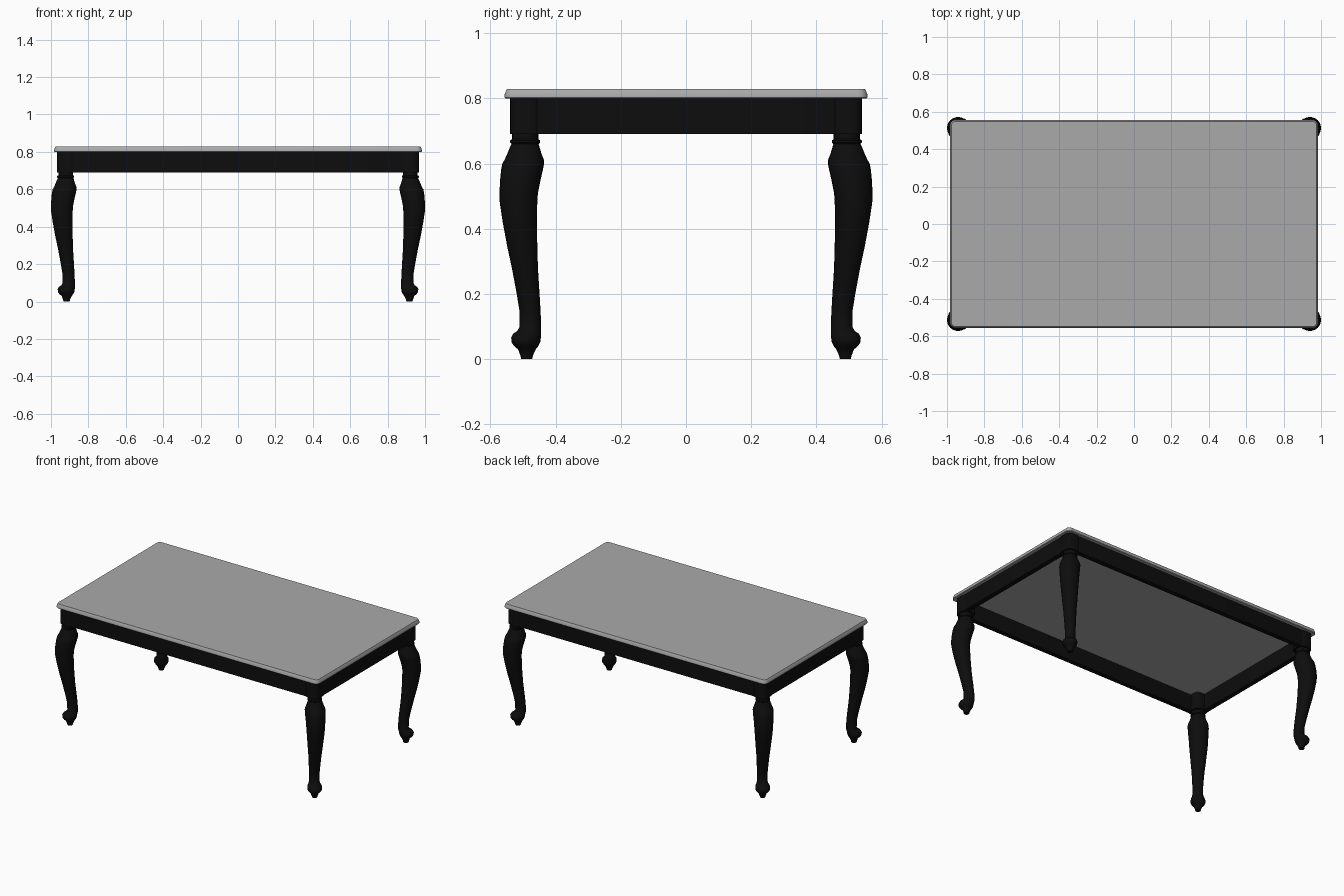
import bpy, bmesh, math

cube = bpy.data.objects.get("Cube")
if cube:
    bpy.data.objects.remove(cube)


def material(name, colour, roughness):
    m = bpy.data.materials.new(name)
    m.use_nodes = True
    m.diffuse_color = (*colour, 1)
    shader = m.node_tree.nodes["Principled BSDF"]
    shader.inputs["Base Color"].default_value = (*colour, 1)
    shader.inputs["Roughness"].default_value = roughness
    return m


GREY = material("grey top", (0.40, 0.40, 0.40), 0.5)
BLACK = material("black wood", (0.004, 0.004, 0.004), 0.5)


def finish(bm, name, mat, angle=35):
    bmesh.ops.recalc_face_normals(bm, faces=bm.faces)
    mesh = bpy.data.meshes.new(name)
    bm.to_mesh(mesh)
    bm.free()
    mesh.materials.append(mat)
    obj = bpy.data.objects.new(name, mesh)
    bpy.context.collection.objects.link(obj)
    bpy.ops.object.select_all(action='DESELECT')
    obj.select_set(True)
    bpy.context.view_layer.objects.active = obj
    bpy.ops.object.shade_smooth_by_angle(angle=math.radians(angle))
    return obj


def loft(rings, name, mat, angle=35):
    """Skin a stack of equal rings and cap both ends."""
    bm = bmesh.new()
    loops = [[bm.verts.new(p) for p in ring] for ring in rings]
    n = len(loops[0])
    for a, b in zip(loops, loops[1:]):
        for i in range(n):
            j = (i + 1) % n
            bm.faces.new((a[i], a[j], b[j], b[i]))
    bm.faces.new(loops[0])
    bm.faces.new(loops[-1])
    return finish(bm, name, mat, angle)


def rounded_rect(cx, cy, hx, hy, r, z, steps=5):
    pts = []
    for k, (sx, sy) in enumerate([(1, 1), (-1, 1), (-1, -1), (1, -1)]):
        for s in range(steps + 1):
            t = math.pi / 2 * (k + s / steps)
            pts.append((cx + sx * (hx - r) + r * math.cos(t),
                        cy + sy * (hy - r) + r * math.sin(t), z))
    return pts


def box(name, cx, cy, hx, hy, z0, z1, r, mat):
    return loft([rounded_rect(cx, cy, hx, hy, r, z) for z in (z0, z1)], name, mat)


# Table top with a sloping moulded edge
edge = [(0.003, 0.80), (0, 0.803), (0, 0.809), (0.004, 0.82), (0.008, 0.828)]
loft([rounded_rect(0, 0, 0.984 - i, 0.557 - i, 0.03 - i, z) for i, z in edge],
     "table_top", GREY, 25)

# Apron rails
for s, side in ((-1, "front"), (1, "back")):
    box(side + "_apron", 0, s * 0.518, 0.9, 0.016, 0.69, 0.801, 0.002, BLACK)
for s, side in ((-1, "right"), (1, "left")):
    box(side + "_apron", s * 0.946, 0, 0.016, 0.47, 0.69, 0.801, 0.002, BLACK)

# Cabriole leg: height, outer reach and inner reach
SHIFT = 0.428
LEG = [(0, 0.505, 0.472), (0.012, 0.508, 0.469), (0.03, 0.515, 0.461),
       (0.04, 0.527, 0.453), (0.052, 0.535, 0.447), (0.066, 0.536, 0.445),
       (0.078, 0.530, 0.444), (0.087, 0.517, 0.444), (0.10, 0.510, 0.444),
       (0.15, 0.511, 0.446), (0.20, 0.519, 0.449), (0.28, 0.534, 0.454),
       (0.35, 0.549, 0.456), (0.42, 0.562, 0.457), (0.48, 0.571, 0.456),
       (0.51, 0.572, 0.454), (0.55, 0.570, 0.446), (0.58, 0.567, 0.439),
       (0.60, 0.563, 0.435), (0.612, 0.556, 0.436), (0.63, 0.548, 0.443),
       (0.65, 0.540, 0.449), (0.66, 0.535, 0.452), (0.664, 0.539, 0.448),
       (0.671, 0.539, 0.448), (0.675, 0.533, 0.453), (0.692, 0.533, 0.453)]


def leg(name, sx, sy):
    rings = []
    for z, outer, inner in LEG:
        c, r = (outer + inner) / 2, (outer - inner) / 2
        rings.append([(sx * (c + SHIFT + r * math.cos(t)), sy * (c + r * math.sin(t)), z)
                      for t in (math.tau * k / 24 for k in range(24))])
    loft(rings, name, BLACK, 40)


# Legs with the corner posts above them
for sy, end in ((-1, "front"), (1, "back")):
    for sx, side in ((-1, "right"), (1, "left")):
        leg(f"{end}_{side}_leg", sx, sy)
        box(f"{end}_{side}_post", sx * 0.919, sy * 0.491, 0.048, 0.048,
            0.69, 0.801, 0.03, BLACK)
